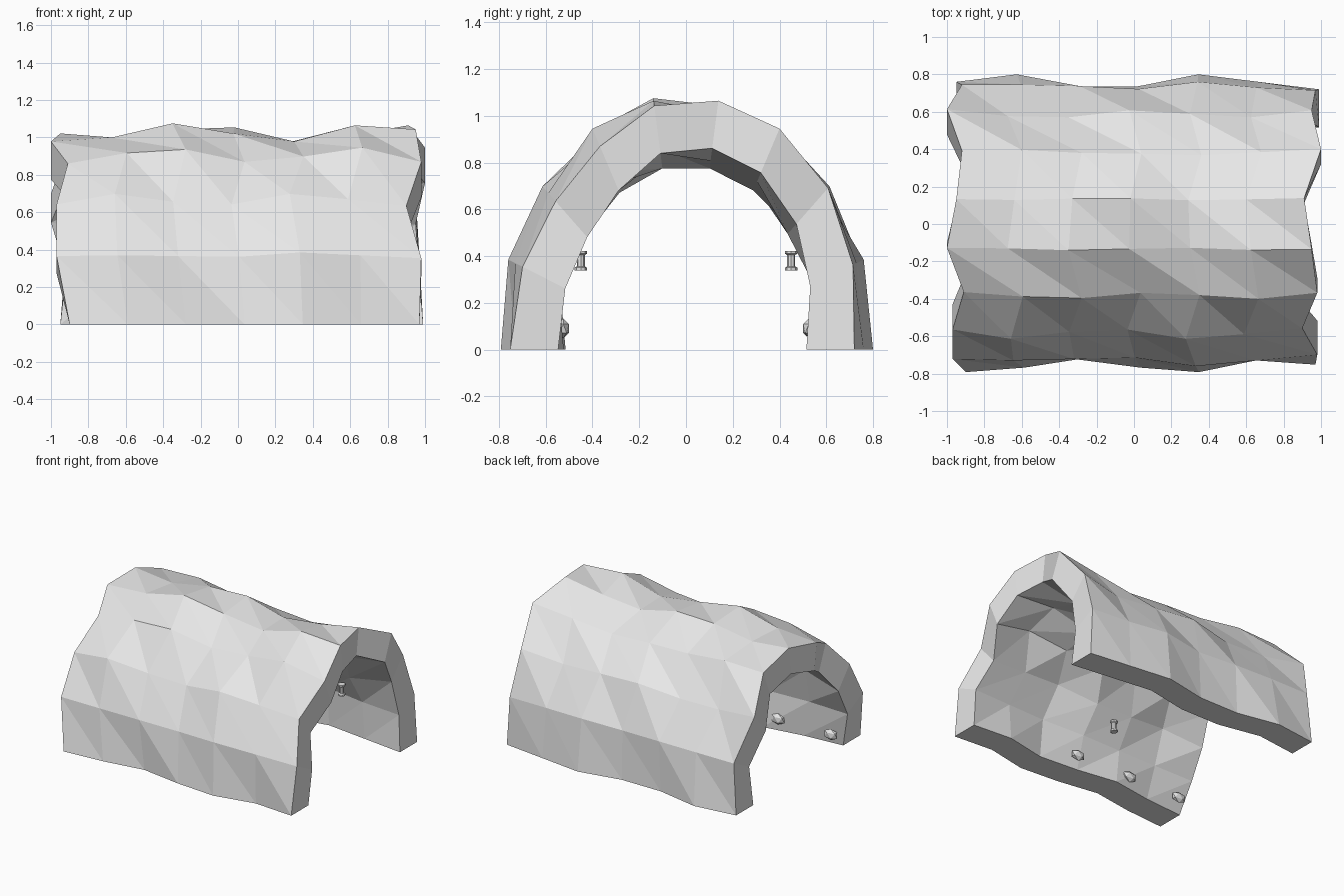
import bpy, bmesh
from mathutils import Vector

if "Cube" in bpy.data.objects:
    bpy.data.objects.remove(bpy.data.objects["Cube"])

stone = bpy.data.materials.new("light_grey_stone")
stone.use_nodes = True
grey = (0.8, 0.8, 0.8, 1)
stone.diffuse_color = grey
stone.node_tree.nodes["Principled BSDF"].inputs["Base Color"].default_value = grey


def make_object(name, bm):
    bmesh.ops.recalc_face_normals(bm, faces=bm.faces)
    mesh = bpy.data.meshes.new(name)
    bm.to_mesh(mesh)
    bm.free()
    mesh.materials.append(stone)
    obj = bpy.data.objects.new(name, mesh)
    bpy.context.collection.objects.link(obj)
    return obj


# Arch profile (y, z), mirrored from the front side to the back side
half = [(-0.8, 0), (-0.76, 0.385), (-0.62, 0.705), (-0.4, 0.945), (-0.14, 1.075)]
profile = half + [(-y, z) for y, z in reversed(half)]

# Ragged ends of each row, and rough bulges (percent) along its length
left_ends = [-0.9, -0.97, -0.97, -0.91, -1, -0.95, -0.92, -1, -0.92, -0.95]
right_ends = [0.97, 0.98, 0.9, 0.98, 0.95, 0.91, 1, 0.95, 0.97, 0.99]
bulges = ["99 96 90 96 99 91 94", "95 96 95 94 100 96 92",
          "91 99 93 91 99 95 90", "91 97 99 92 95 100 92",
          "91 93 100 95 91 99 97", "95 92 97 98 91 94 99",
          "98 99 95 94 92 96 100", "99 93 92 98 95 92 98",
          "98 98 97 95 100 96 94", "95 100 92 92 100 95 90"]
THICKNESS = 0.205


def build_tunnel():
    bm = bmesh.new()
    outer, inner = [], []
    for (y, z), x0, x1, row in zip(profile, left_ends, right_ends, bulges):
        scales = [int(n) / 100 for n in row.split()]
        out_row, in_row = [], []
        for i, s in enumerate(scales):
            x = x0 + (x1 - x0) * i / (len(scales) - 1)
            radial = Vector((0, y * s, z * s))
            along = Vector((x, 0, 0))
            out_row.append(bm.verts.new(along + radial))
            in_row.append(bm.verts.new(along + radial - radial.normalized() * THICKNESS))
        outer.append(out_row)
        inner.append(in_row)
    rows, cols = len(outer), len(outer[0])
    # Outer and inner skins, split along the same diagonal
    for skin in (outer, inner):
        for r in range(rows - 1):
            for c in range(cols - 1):
                a, b = skin[r][c], skin[r][c + 1]
                d, e = skin[r + 1][c], skin[r + 1][c + 1]
                bm.faces.new((a, b, d))
                bm.faces.new((b, e, d))
    # End rims
    for c in (0, cols - 1):
        for r in range(rows - 1):
            bm.faces.new((outer[r][c], outer[r + 1][c], inner[r + 1][c], inner[r][c]))
    # Feet
    for r in (0, rows - 1):
        for c in range(cols - 1):
            bm.faces.new((outer[r][c], outer[r][c + 1], inner[r][c + 1], inner[r][c]))
    make_object("tunnel_arch", bm)


def build_knob(name, x, y):
    bm = bmesh.new()
    bmesh.ops.create_icosphere(bm, subdivisions=1, radius=1)
    bmesh.ops.scale(bm, vec=(0.06, 0.028, 0.042), verts=bm.verts)
    make_object(name, bm).location = (x, y, 0.09)


def build_peg(name, x, y):
    # Spool: flared top and bottom around a narrow neck
    bm = bmesh.new()
    levels = [(-0.042, 0.026), (-0.03, 0.026), (-0.024, 0.017),
              (0.024, 0.017), (0.03, 0.026), (0.042, 0.026)]
    rings = []
    for z, radius in levels:
        ring = bmesh.ops.create_circle(bm, segments=8, radius=radius)["verts"]
        bmesh.ops.translate(bm, vec=(0, 0, z), verts=ring)
        rings.append(ring)
    for low, high in zip(rings, rings[1:]):
        for i in range(8):
            j = (i + 1) % 8
            bm.faces.new((low[i], low[j], high[j], high[i]))
    bm.faces.new(rings[0])
    bm.faces.new(rings[-1])
    make_object(name, bm).location = (x, y, 0.38)


build_tunnel()
for side, sign in (("front", -1), ("back", 1)):
    for i, x in enumerate((0.06, -0.4, -0.84)):
        build_knob(f"{side}_wall_knob_{i + 1}", x, sign * 0.525)
build_peg("front_wall_peg", -0.2, -0.45)
build_peg("back_wall_peg", 0.55, 0.45)
